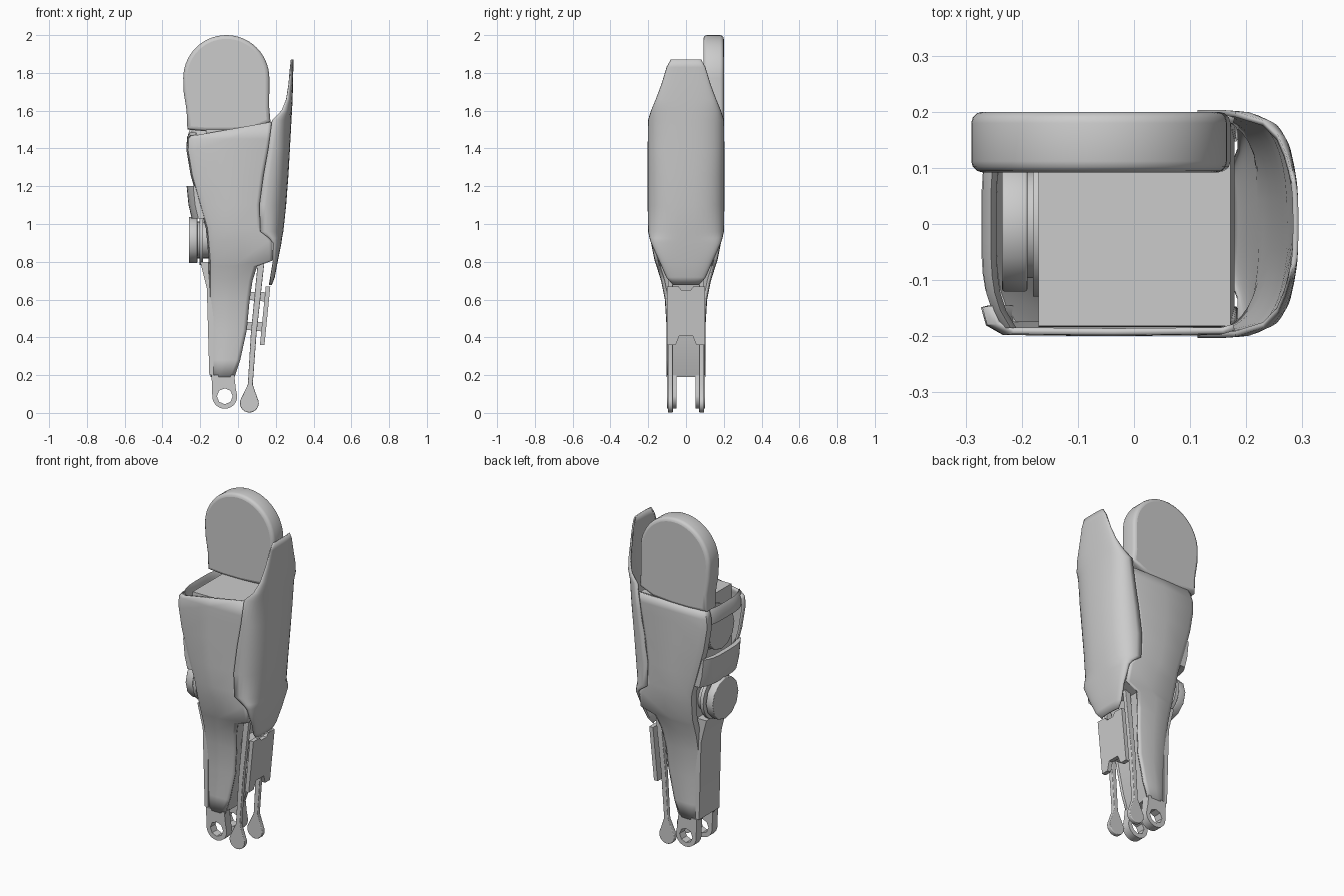
import bpy, bmesh, math
from mathutils import Matrix

if "Cube" in bpy.data.objects:
    bpy.data.objects.remove(bpy.data.objects["Cube"])

grey = bpy.data.materials.new("plain grey")
grey.use_nodes = True
grey.diffuse_color = (0.6, 0.6, 0.6, 1)
grey.node_tree.nodes["Principled BSDF"].inputs["Base Color"].default_value = (0.6, 0.6, 0.6, 1)


def finish(ob, angle=35):
    ob.data.materials.clear()
    ob.data.materials.append(grey)
    bpy.ops.object.select_all(action='DESELECT')
    ob.select_set(True)
    bpy.context.view_layer.objects.active = ob
    bpy.ops.object.shade_smooth_by_angle(angle=math.radians(angle))
    return ob


def loft(name, rows, closed=False, thick=0):
    """Skin rows of points; closed rows get end caps, open ones a thickness."""
    bm = bmesh.new()
    vs = [[bm.verts.new(p) for p in r] for r in rows]
    n = len(rows[0])
    for a, b in zip(vs, vs[1:]):
        for i in range(n if closed else n - 1):
            j = (i + 1) % n
            bm.faces.new((a[i], a[j], b[j], b[i]))
    if closed:
        bm.faces.new(vs[0])
        bm.faces.new(vs[-1])
    bmesh.ops.recalc_face_normals(bm, faces=bm.faces)
    me = bpy.data.meshes.new(name)
    bm.to_mesh(me)
    bm.free()
    ob = bpy.data.objects.new(name, me)
    bpy.context.collection.objects.link(ob)
    if thick:
        m = ob.modifiers.new("thickness", 'SOLIDIFY')
        m.thickness = thick
        m.offset = 0
    return finish(ob)


TO_XZ = Matrix(((1, 0, 0), (0, 0, -1), (0, 1, 0)))   # outline in x,z, depth in y
TO_YZ = Matrix(((0, 0, 1), (1, 0, 0), (0, 1, 0)))    # outline in y,z, depth in x


def slab(name, loops, lo, hi, frame=TO_XZ, bevel=0.0):
    """Extrude closed outlines (extra loops are holes) from lo to hi."""
    cu = bpy.data.curves.new(name, 'CURVE')
    cu.dimensions = '2D'
    cu.fill_mode = 'BOTH'
    cu.extrude = (hi - lo) / 2 - bevel
    cu.bevel_depth = bevel
    cu.offset = -bevel
    cu.bevel_resolution = 2
    for pts in loops:
        sp = cu.splines.new('POLY')
        sp.points.add(len(pts) - 1)
        for p, q in zip(sp.points, pts):
            p.co = (q[0], q[1], 0, 1)
        sp.use_cyclic_u = True
    ob = bpy.data.objects.new(name, cu)
    bpy.context.collection.objects.link(ob)
    bpy.ops.object.select_all(action='DESELECT')
    ob.select_set(True)
    bpy.context.view_layer.objects.active = ob
    bpy.ops.object.convert(target='MESH')
    ob = bpy.context.object
    ob.data.transform(frame.to_4x4())
    mid = (lo + hi) / 2
    ob.location = (0, mid, 0) if frame is TO_XZ else (mid, 0, 0)
    return finish(ob)


def arc(cx, cz, r, a0, a1, n):
    return [(cx + r * math.cos(math.radians(a0 + (a1 - a0) * i / n)),
             cz + r * math.sin(math.radians(a0 + (a1 - a0) * i / n))) for i in range(n + 1)]


# Leg silhouette: height, left edge, right edge, half depth
SHAPE = [(0.19, -.14, -.02, .10), (.28, -.143, .01, .10), (.44, -.146, .045, .10),
         (.6, -.15, .06, .11), (.7, -.15, .075, .13), (.78, -.15, .10, .155),
         (.81, -.15, .185, .165), (.91, -.158, .18, .185), (.98, -.165, .12, .194),
         (1.1, -.20, .115, .197), (1.26, -.245, .135, .198), (1.39, -.267, .16, .198),
         (1.45, -.265, .17, .198), (1.5, -.25, .178, .196)]

# Front and back side plates
for side, name in ((-1, "front_plate"), (1, "back_plate")):
    rows = []
    for z, l, r, h in SHAPE:
        sec = [(l, h - .045), (l + .008, h - .015), (l + .035, h), ((l + r) / 2, h + .002),
               (r - .02, h), (r, h - .006)]
        tilt = .18 if z == 1.5 and side < 0 else 0
        rows.append([(x, side * (y - .006), z + tilt * (x + .05)) for x, y in sec])
    loft(name, rows, thick=.012)

# Solid core between the plates
core = []
for z, l, r, h in SHAPE:
    a, b, d = max(l + .012, -.17), r - .006, h - .014
    if z > .95:
        b = .172
    core.append([(a, -d, z), (b, -d, z), (b, d, z), (a, d, z)])
loft("core", core, closed=True)

# Rounded knee guard rising from the back plate
guard = arc(-.062, 1.772, .228, 0, 180, 28) + [(-.288, 1.7), (-.272, 1.6), (-.268, 1.5),
        (-.16, 1.49), (-.05, 1.49), (.08, 1.5), (.172, 1.54), (.165, 1.62)]
slab("knee_guard", [guard], .092, .2, bevel=.02)

# Wrapped calf shell: height, front edge, outermost x, half depth
CALF = [(.68, .165, .175, .065), (.72, .172, .19, .10), (.8, .185, .205, .135),
        (.9, .185, .225, .18), (.925, .165, .228, .188), (.96, .118, .235, .196),
        (1.1, .113, .25, .198), (1.26, .135, .262, .198), (1.4, .16, .27, .198),
        (1.55, .18, .278, .196), (1.6, .23, .281, .18), (1.66, .255, .284, .155),
        (1.74, .268, .286, .125), (1.83, .276, .288, .098), (1.87, .281, .288, .075)]
rows = []
for z, e, m, h in CALF:
    row = []
    for i in range(21):
        t = math.radians(-90 + 9 * i)
        s, c = math.sin(t), math.cos(t)
        row.append((e + (m - e) * max(c, 0) ** .75, h * math.copysign(abs(s) ** .8, s), z))
    rows.append(row)
loft("calf_shell", rows, thick=.01)

# Ankle lugs with pin holes, and the paired piston rods
ring = arc(-.07, .088, .066, 180, 360, 18) + [(-.012, .13), (-.02, .2), (-.14, .2)]
hole = arc(-.07, .088, .042, 0, 315, 7)
rod = arc(.06, .052, .05, 150, 390, 16) + [(.078, .15), (.098, .42), (.14, .8),
      (.105, .8), (.068, .42), (.052, .15)]
for side, tag in ((-1, "front"), (1, "back")):
    lo, hi = sorted((side * .05, side * .1))
    slab(tag + "_ankle_lug", [ring, hole], lo, hi)
    lo, hi = sorted((side * .07, side * .096))
    slab(tag + "_piston_rod", [rod], lo, hi, bevel=.004)

# Heel plate, notched below and leaning with the rods
heel = slab("heel_plate", [[(-.1, .36), (-.055, .36), (-.035, .41), (.035, .41), (.055, .36),
            (.1, .36), (.1, .67), (.04, .67), (.025, .65), (-.025, .65), (-.04, .67), (-.1, .67)]],
            -.012, .012, TO_YZ)
for v in heel.data.vertices:
    v.co.x += .128 + .1 * (v.co.z - .36)
for i, z in enumerate((.46, .62)):
    slab("heel_bracket_%d" % (i + 1), [[(.04, z - .02), (.14, z - .03), (.14, z + .02), (.05, z + .02)]],
         -.05, .05)

# Shin strip down the narrow side
slab("shin_strip", [[(-.152, .2), (-.13, .2), (-.13, .8), (-.2, .8), (-.165, .66)]], -.095, .095)

# Side rollers, each a thick faceted disc on a hub
for tag, z, x, r in (("lower", .915, -.26, .122), ("upper", 1.32, -.235, .12)):
    slab(tag + "_roller", [arc(0, z, r, 0, 330, 11)], x, x + .045, TO_YZ, bevel=.004)
    slab(tag + "_roller_rim", [arc(0, z, r * 1.08, 0, 345, 23)], x + .055, x + .075, TO_YZ)
    slab(tag + "_roller_hub", [arc(0, z, r * .8, 0, 345, 23)], x + .04, -.14, TO_YZ)


# Curved bands bridging the open side
def band(name, profile, half):
    rows = []
    for i in range(13):
        u = -1 + i / 6
        rows.append([(x + .035 * abs(u) ** 4, half * u, z) for x, z in profile])
    loft(name, rows, closed=True)


band("middle_band", [(-.272, 1.2), (-.262, 1.1), (-.245, 1.03), (-.17, 1.03), (-.2, 1.12), (-.245, 1.2)], .175)
band("top_collar", [(-.27, 1.4), (-.27, 1.46), (-.255, 1.485), (-.245, 1.46), (-.25, 1.4)], .185)
